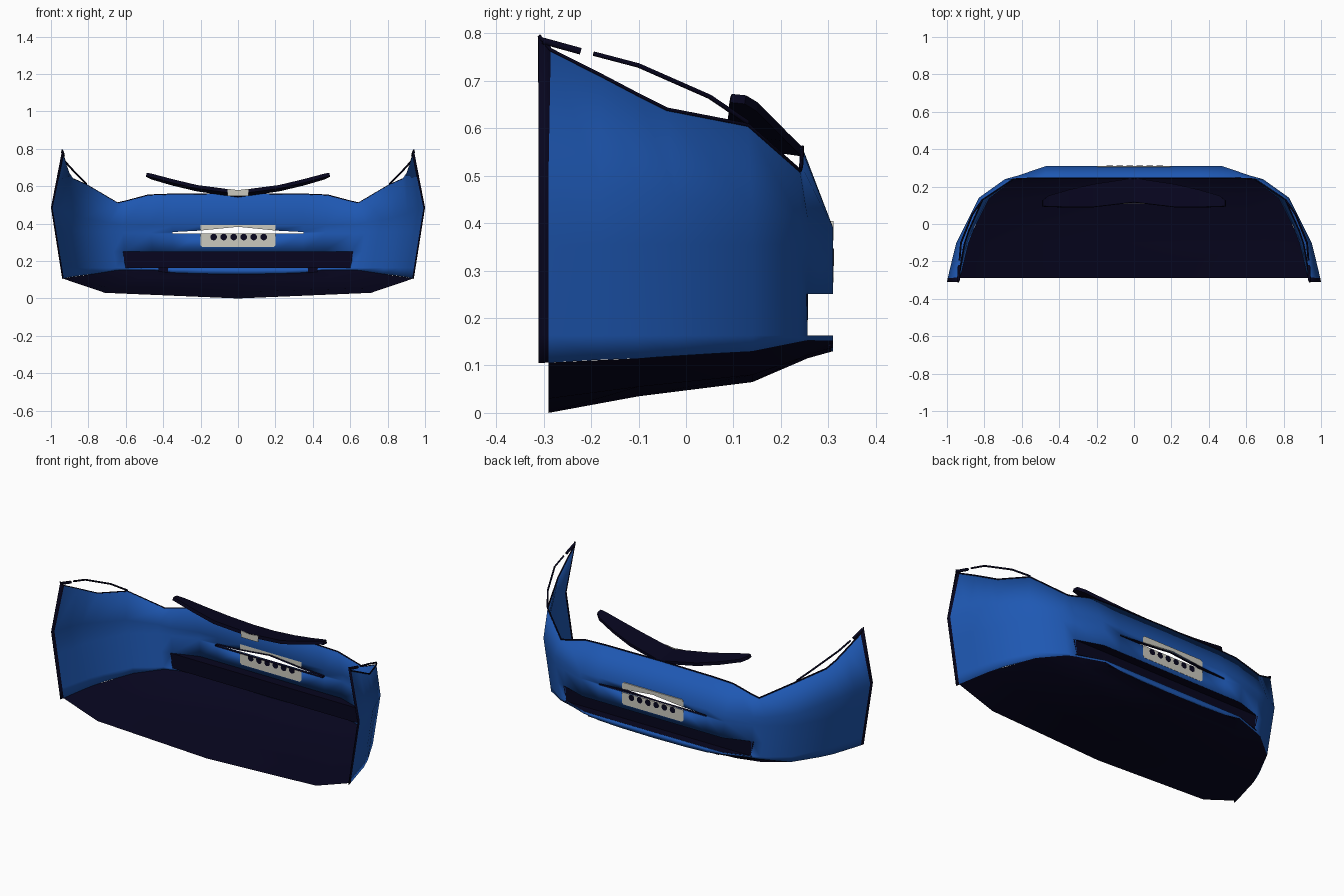
import bpy, bmesh, math
from mathutils import Vector

if "Cube" in bpy.data.objects:
    bpy.data.objects.remove(bpy.data.objects["Cube"])


def material(name, rgb):
    m = bpy.data.materials.new(name)
    m.use_nodes = True
    m.diffuse_color = (*rgb, 1)
    bsdf = m.node_tree.nodes["Principled BSDF"]
    bsdf.inputs["Base Color"].default_value = (*rgb, 1)
    bsdf.inputs["Roughness"].default_value = 0.6
    return m


BLUE = material("body blue", (0.013, 0.097, 0.45))
DARK = material("dark trim", (0.002, 0.0016, 0.013))
BEIGE = material("plate beige", (0.6, 0.59, 0.52))


def finish(name, bm, mats, smooth=None):
    mesh = bpy.data.meshes.new(name)
    bm.to_mesh(mesh)
    bm.free()
    ob = bpy.data.objects.new(name, mesh)
    bpy.context.collection.objects.link(ob)
    for m in mats:
        mesh.materials.append(m)
    if smooth:
        bpy.ops.object.select_all(action='DESELECT')
        ob.select_set(True)
        bpy.context.view_layer.objects.active = ob
        bpy.ops.object.shade_smooth_by_angle(angle=math.radians(smooth))
    return ob


def mirrored(half):
    """Columns of points given from the centre out, mirrored to the full width."""
    other = [[Vector((-p.x, p.y, p.z)) for p in col] for col in half[:0:-1]]
    return other + half


def grid(cols, skip=lambda quad: False, tag=lambda quad: 0):
    """Quads between neighbouring columns, facing +y when the rows go up."""
    bm = bmesh.new()
    vs = [[bm.verts.new(p) for p in col] for col in cols]
    for a, b in zip(vs, vs[1:]):
        for r in range(len(a) - 1):
            quad = (a[r], a[r + 1], b[r + 1], b[r])
            if not skip(quad):
                bm.faces.new(quad).material_index = tag(quad)
    loose = [v for v in bm.verts if not v.link_faces]
    bmesh.ops.delete(bm, geom=loose, context='VERTS')
    return bm


def slab(name, outline, y0, y1, mat):
    """An x-z outline extruded along y."""
    bm = bmesh.new()
    face = bm.faces.new([bm.verts.new((x, y0, z)) for x, z in outline])
    new = bmesh.ops.extrude_face_region(bm, geom=[face])["geom"]
    bmesh.ops.translate(bm, vec=(0, y1 - y0, 0),
                        verts=[g for g in new if isinstance(g, bmesh.types.BMVert)])
    bmesh.ops.recalc_face_normals(bm, faces=bm.faces)
    return finish(name, bm, [mat])


def tube(name, points, radius):
    cu = bpy.data.curves.new(name, 'CURVE')
    cu.dimensions = '3D'
    cu.bevel_depth = radius
    cu.bevel_resolution = 1
    cu.use_fill_caps = True
    sp = cu.splines.new('POLY')
    sp.points.add(len(points) - 1)
    for sp_point, p in zip(sp.points, points):
        sp_point.co = (*p, 1)
    cu.materials.append(DARK)
    ob = bpy.data.objects.new(name, cu)
    bpy.context.collection.objects.link(ob)


# Bumper shell: each section has a bottom, widest and top point, centre to end
SECTIONS = [
    ((0, .31, .13), (0, .31, .39), (0, .245, .56)),
    ((.2, .31, .132), (.2, .31, .39), (.2, .245, .558)),
    ((.35, .31, .138), (.35, .31, .39), (.35, .245, .557)),
    ((.45, .31, .152), (.47, .31, .39), (.48, .245, .552)),
    ((.6, .256, .153), (.62, .259, .395), (.6, .243, .52)),
    ((.65, .24, .15), (.69, .24, .405), (.645, .24, .51)),
    ((.78, .14, .13), (.83, .14, .43), (.81, .13, .607)),
    ((.86, -.02, .12), (.91, -.02, .455), (.885, -.04, .64)),
    ((.89, -.1, .115), (.95, -.1, .468), (.905, -.1, .67)),
    ((.91, -.18, .112), (.97, -.18, .476), (.92, -.18, .712)),
    ((.936, -.29, .106), (.996, -.29, .484), (.937, -.285, .765)),
    ((.94, -.31, .105), (1, -.31, .485), (.94, -.31, .795)),
]
GRILLE_LOW, GRILLE_HIGH, SLOT_LOW = .163, .25, .346


def slot_high(x):
    return max(.355, .383 - .1 * abs(x))


def section_column(section):
    bot, mid, top = map(Vector, section)
    col = [bot]
    for z in (GRILLE_LOW, GRILLE_HIGH, SLOT_LOW, slot_high(bot.x)):
        col.append(bot.lerp(mid, (z - bot.z) / (mid.z - bot.z)))
    return col + [mid, top]


def is_opening(quad):
    reach = max(abs(v.co.x) for v in quad)
    low, high = min(v.co.z for v in quad), max(v.co.z for v in quad)
    grille = reach < .63 and low > GRILLE_LOW - .001 and high < GRILLE_HIGH + .001
    slot = reach < .36 and low > SLOT_LOW - .001 and high < .386
    return grille or slot


columns = mirrored([section_column(s) for s in SECTIONS])
bm = grid(columns, is_opening,
          lambda quad: int(all(v.co.y < -.28 for v in quad)))
shell = finish("bumper_shell", bm, [BLUE, DARK], 40)
thick = shell.modifiers.new("thickness", 'SOLIDIFY')
thick.thickness = .005
thick.offset = -1

# Dark piping on the upper rim
tube("upper_rim_trim", [c[-1] for c in columns], .004)

# Underfloor: dished sheet that follows the lower edge of the shell
KEEL = {10: (0, .03), 8: (.035, .055), 6: (.065, .08), 5: (.108, .115),
        4: (.115, .122), 3: (.13, .138)}
rows = []
for s, (keel_z, inner_z) in KEEL.items():
    edge = Vector(SECTIONS[s][0])
    inner = Vector((edge.x * .76, edge.y, inner_z))
    rows.append((Vector((0, edge.y, keel_z)), inner, edge))
full_rows = [mirrored([[p] for p in row]) for row in rows]
floor_cols = [[row[k][0] for row in full_rows] for k in range(5)]
finish("underfloor", grid(floor_cols), [DARK], 30)

# Recessed grille panel with shelves reaching out to the shell
slab("grille_panel", [(-.6, GRILLE_LOW), (.6, GRILLE_LOW), (.62, GRILLE_HIGH),
                      (-.62, GRILLE_HIGH)], .25, .256, DARK)
for label, z in (("lower", GRILLE_LOW), ("upper", GRILLE_HIGH)):
    half = [[Vector((x, .252, z)), Vector((x, y, z))]
            for x, y in ((0, .308), (.46, .308), (.61, .258))]
    finish("grille_shelf_" + label, grid(mirrored(half)), [DARK])
for side, label in ((-1, "right"), (1, "left")):
    slab("grille_tab_" + label, [(side * .4 - .025, .14), (side * .4 + .025, .14),
                                 (side * .4 + .025, GRILLE_LOW),
                                 (side * .4 - .025, GRILLE_LOW)], .299, .305, DARK)

# Dark lining around the slot
SLOT_X = (-.35, -.2, 0, .2, .35)
loop = [(x, slot_high(x)) for x in SLOT_X] + [(x, SLOT_LOW) for x in SLOT_X[::-1]]
loop.append(loop[0])
finish("slot_lining", grid([[Vector((x, .288, z)), Vector((x, .309, z))]
                            for x, z in loop]), [DARK])

# Number plate, split by the slot, with plain round studs
slab("plate_lower", [(-.19, .275), (.19, .275), (.2, .285), (.2, SLOT_LOW),
                     (-.2, SLOT_LOW), (-.2, .285)], .3035, .3112, BEIGE)
slab("plate_upper", [(-.2, slot_high(.2)), (0, slot_high(0)), (.2, slot_high(.2)),
                     (.2, .394), (.19, .404), (-.19, .404), (-.2, .394)],
     .3035, .3112, BEIGE)
for i in range(6):
    cx = -.13 + i * .0535
    ring = [(cx + .018 * math.cos(a * math.pi / 6), .328 + .018 * math.sin(a * math.pi / 6))
            for a in range(12)]
    slab("plate_stud_%d" % (i + 1), ring, .303, .3116, DARK)

# Floating upper blade: swept and raked, with raised tips (x, rear y z, front y z)
BLADE = [(0, .116, .568, .245, .55), (.22, .09, .597, .212, .582),
         (.35, .09, .628, .182, .613), (.46, .092, .657, .15, .645),
         (.49, .095, .663, .125, .66)]
half = [[Vector((x, fy, fz)), Vector((x, ry, rz))] for x, ry, rz, fy, fz in BLADE]
blade = finish("upper_blade", grid(mirrored(half)), [DARK])
mod = blade.modifiers.new("thickness", 'SOLIDIFY')
mod.thickness = .019
mod.offset = 0
slab("blade_badge", [(-.055, .547), (.055, .547), (.055, .586), (0, .579), (-.055, .586)],
     .107, .11, BEIGE)

# Thin strips above the lamp openings
STRIP = [(.81, .13, .612), (.865, .05, .666), (.925, -.1, .732), (.933, -.195, .757)]
CORNER = [(.934, -.222, .762), (.938, -.302, .784)]
for side, label in ((-1, "right"), (1, "left")):
    for name, path, radius in (("lamp_strip_", STRIP, .005), ("corner_strip_", CORNER, .008)):
        tube(name + label, [(side * x, y, z) for x, y, z in path], radius)
